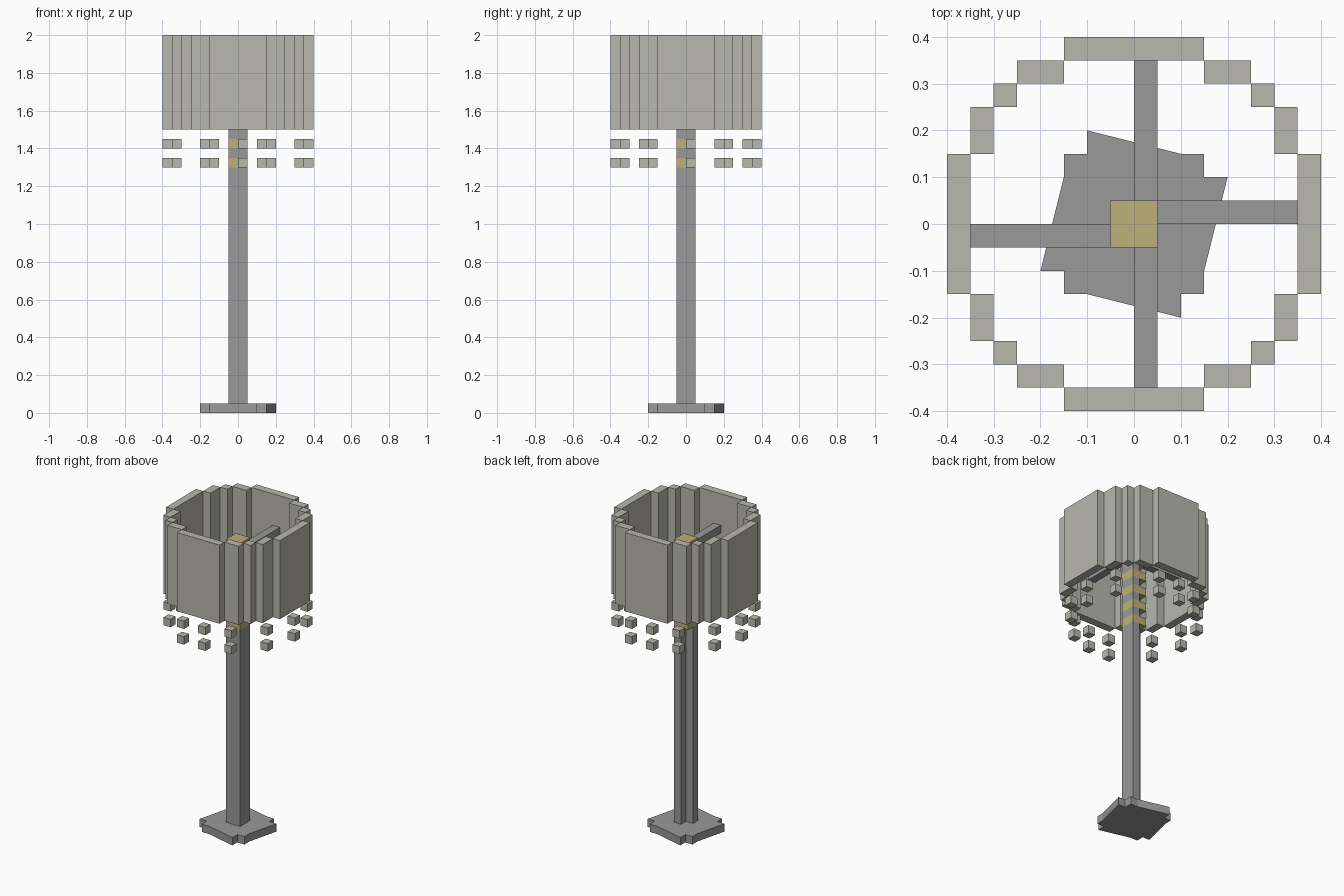
import bpy
import bmesh
from mathutils import Matrix, Vector

if "Cube" in bpy.data.objects:
    bpy.data.objects.remove(bpy.data.objects["Cube"])

U = 0.05  # block size


def material(name, rgb):
    m = bpy.data.materials.new(name)
    m.diffuse_color = (*rgb, 1.0)
    m.use_nodes = True
    m.node_tree.nodes["Principled BSDF"].inputs["Base Color"].default_value = m.diffuse_color
    return m


GREY = material("metal grey", (0.32, 0.32, 0.32))
BEIGE = material("shade beige", (0.48, 0.475, 0.425))
YELLOW = material("bulb yellow", (0.51, 0.44, 0.195))


def add_box(bm, x0, x1, y0, y1, z0, z1):
    """Box given by its limits in block units."""
    lo, hi = Vector((x0, y0, z0)) * U, Vector((x1, y1, z1)) * U
    mat = Matrix.Translation((lo + hi) / 2) @ Matrix.Diagonal((*(hi - lo), 1))
    bmesh.ops.create_cube(bm, size=1, matrix=mat)


def make_object(name, bm, mat):
    mesh = bpy.data.meshes.new(name)
    bm.to_mesh(mesh)
    bm.free()
    mesh.materials.append(mat)
    ob = bpy.data.objects.new(name, mesh)
    bpy.context.collection.objects.link(ob)
    return ob


def boxes(name, limits, mat):
    bm = bmesh.new()
    for b in limits:
        add_box(bm, *b)
    return make_object(name, bm, mat)


def prism(name, outline, z0, z1, mat):
    """Extrude an outline (block units) from z0 to z1."""
    bm = bmesh.new()
    face = bm.faces.new([bm.verts.new((x * U, y * U, z0 * U)) for x, y in outline])
    ext = bmesh.ops.extrude_face_region(bm, geom=[face])["geom"]
    top = [v for v in ext if isinstance(v, bmesh.types.BMVert)]
    bmesh.ops.translate(bm, verts=top, vec=(0, 0, (z1 - z0) * U))
    bmesh.ops.recalc_face_normals(bm, faces=bm.faces)
    return make_object(name, bm, mat)


# Stepped round foot, one quarter outline turned four times
quarter = [(4, -2), (4, 2), (3, 2), (3, 3), (2, 3)]
outline = []
for k in range(4):
    for x, y in quarter[1:]:
        for _ in range(k):
            x, y = -y, x
        outline.append((x, y))
prism("base", outline, 0, 1, GREY)

# Post with one missing corner, split around the glowing bands
L_SHAPE = [(-1, -1), (1, -1), (1, 1), (0, 1), (0, 0), (-1, 0)]
bands = range(26, 37, 2)
prism("post", L_SHAPE, 1, 26, GREY)
for z in list(bands)[:-1]:
    prism("post_spacer", L_SHAPE, z + 1, z + 2, GREY)

# Bulb bands
boxes("bulb_bands", [(-1, 1, -1, 1, z, z + 1) for z in bands], YELLOW)

# Arms holding the shade
boxes("shade_arms", [
    (0, 1, 1, 7, 35, 36), (0, 1, -7, -1, 35, 36),
    (1, 7, 0, 1, 35, 36), (-7, -1, -1, 0, 35, 36)], GREY)

# Shade: straight walls plus stepped corners
walls = [(-3, 3, 7, 8), (-3, 3, -8, -7), (7, 8, -3, 3), (-8, -7, -3, 3)]
for x0, x1, y0, y1 in [(3, 5, 6, 7), (5, 6, 5, 6), (6, 7, 3, 5)]:
    for xs in ((x0, x1), (-x1, -x0)):
        for ys in ((y0, y1), (-y1, -y0)):
            walls.append((*xs, *ys))
boxes("shade", [(*w, 30, 40) for w in walls], BEIGE)

# Hanging beads in two rows, repeated by a half turn
beads = []
for x, y in [(0, -8), (3, -7), (6, -4), (7, 0), (6, 4), (-3, -8)]:
    for cx, cy in ((x, y), (-x - 1, -y - 1)):
        for z in (26, 28):
            beads.append((cx, cx + 1, cy, cy + 1, z, z + 1))
boxes("hanging_beads", beads, BEIGE)
